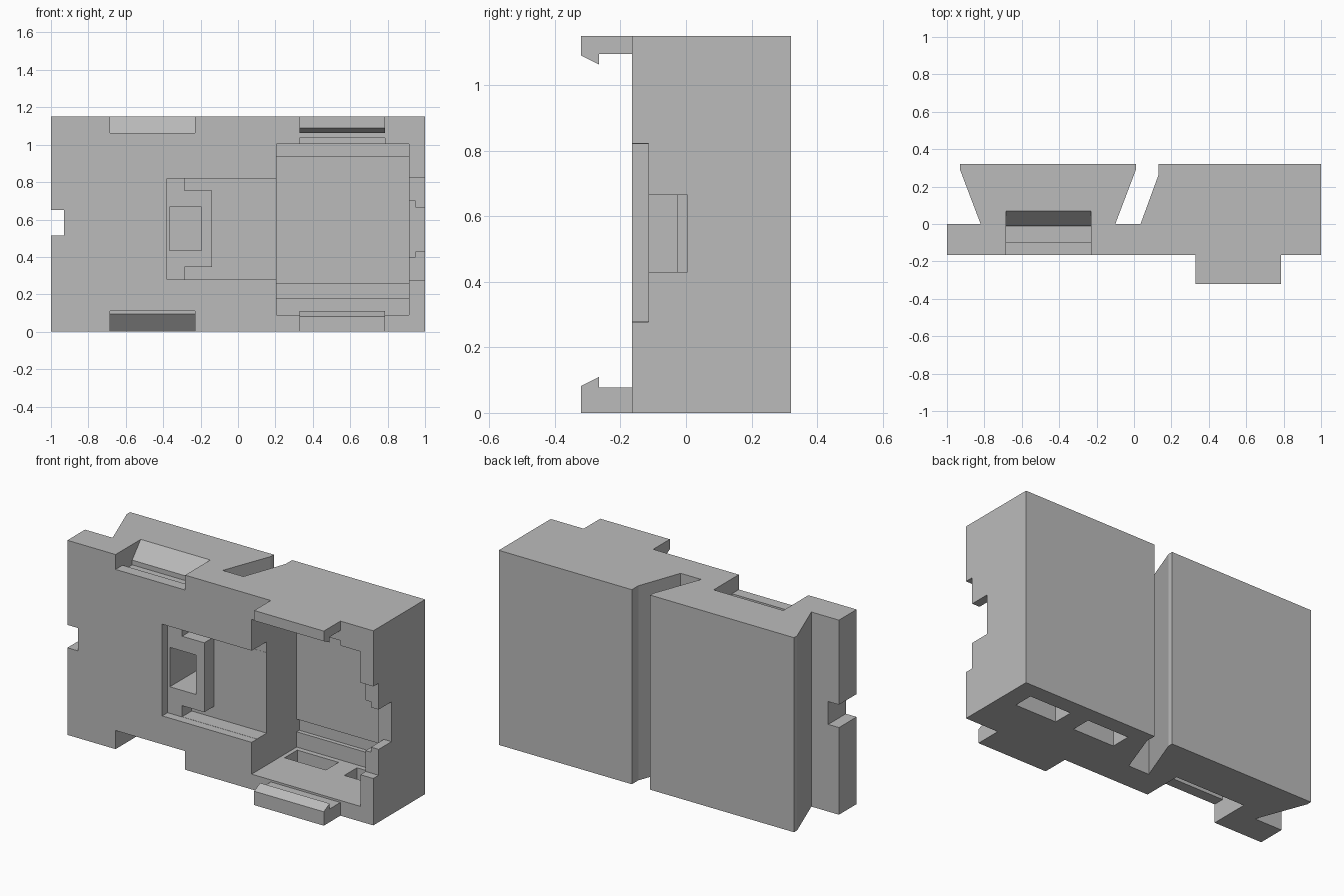
import bpy, bmesh
from mathutils import Vector

cube = bpy.data.objects.get("Cube")
if cube:
    bpy.data.objects.remove(cube, do_unlink=True)

H = 1.15           # overall height
FRONT = -0.165     # front face of the housing

grey = bpy.data.materials.new("plain grey")
grey.use_nodes = True
grey.diffuse_color = (0.5, 0.5, 0.5, 1)
grey.node_tree.nodes["Principled BSDF"].inputs["Base Color"].default_value = (0.5, 0.5, 0.5, 1)


def prism(name, points, offset):
    """Extrude a planar outline by an offset vector."""
    bm = bmesh.new()
    face = bm.faces.new([bm.verts.new(p) for p in points])
    ext = bmesh.ops.extrude_face_region(bm, geom=[face])
    moved = [v for v in ext["geom"] if isinstance(v, bmesh.types.BMVert)]
    bmesh.ops.translate(bm, verts=moved, vec=Vector(offset))
    bmesh.ops.recalc_face_normals(bm, faces=bm.faces)
    mesh = bpy.data.meshes.new(name)
    bm.to_mesh(mesh)
    bm.free()
    mesh.materials.append(grey)
    obj = bpy.data.objects.new(name, mesh)
    bpy.context.collection.objects.link(obj)
    return obj


def box(x, y, z):
    outline = [(x[0], y[0], z[0]), (x[1], y[0], z[0]), (x[1], y[1], z[0]), (x[0], y[1], z[0])]
    return prism("cutter", outline, (0, 0, z[1] - z[0]))


def side_profile(name, x, yz):
    return prism(name, [(x[0], y, z) for y, z in yz], (x[1] - x[0], 0, 0))


def combine(target, tool, operation="DIFFERENCE"):
    """Apply a boolean, then remove the tool object."""
    mod = target.modifiers.new("combine", "BOOLEAN")
    mod.operation, mod.solver, mod.object = operation, "EXACT", tool
    bpy.context.view_layer.update()
    graph = bpy.context.evaluated_depsgraph_get()
    mesh = bpy.data.meshes.new_from_object(target.evaluated_get(graph))
    target.modifiers.clear()
    target.data = mesh
    bpy.data.objects.remove(tool, do_unlink=True)


# Housing: plan outline with the angled dovetail gap and left flange
plan = [(-1, FRONT), (1, FRONT), (1, 0.32), (0.13, 0.32), (0.13, 0.26), (0.035, 0),
        (-0.1, 0), (0.01, 0.29), (0.01, 0.32), (-0.93, 0.32), (-0.93, 0.29),
        (-0.82, 0), (-1, 0)]
housing = prism("housing", [(x, y, 0) for x, y in plan], (0, 0, H))

OUT = -0.5
cavity_x = (0.205, 0.915)
cuts = [
    (cavity_x, (OUT, 0.255), (0.09, 1.005)),              # main cavity
    (cavity_x, (0.2, 0.28), (0.18, 0.255)),               # lower rear groove
    (cavity_x, (0.2, 0.28), (0.94, 1.004)),               # upper rear groove
    ((0.33, 0.785), (OUT, -0.1), (0.9, 1.035)),           # clearance in the top lip
    ((-0.38, 0.3), (OUT, -0.115), (0.278, 0.82)),         # latch recess
    ((-0.285, 0.3), (-0.2, -0.025), (0.755, 0.819)),      # deep recess above the latch
    ((-0.285, 0.3), (-0.2, -0.025), (0.279, 0.345)),      # deep recess below the latch
    ((-0.14, 0.3), (-0.2, -0.026), (0.3, 0.8)),           # deep recess beside the latch
    ((-0.365, -0.195), (-0.2, 0.2), (0.435, 0.668)),      # latch window
    ((0.8, 1.2), (OUT, -0.115), (0.277, 0.821)),          # right wall notch
    ((0.8, 1.2), (-0.2, 0.005), (0.43, 0.665)),           # right wall inner notch
    ((0.8, 0.95), (-0.2, 0.006), (0.4, 0.698)),           # right wall inner shoulder
    ((-1.2, -0.93), (OUT, 0.1), (0.515, 0.65)),           # left flange notch
    ((0.23, 0.5), (0.107, 0.225), (-0.1, 0.15)),          # floor slots
    ((0.62, 0.89), (0.107, 0.225), (-0.1, 0.15)),
]
for cut in cuts:
    combine(housing, box(*cut))

# Catch pockets and matching hooks, at the top and the bottom
pocket = [(OUT, -0.1), (OUT, 0.088), (-0.1, 0.088), (-0.1, 0.12), (-0.01, 0.12),
          (-0.01, 0.092), (0.07, 0), (0.07, -0.1)]
hook = [(-0.15, 0), (-0.32, 0), (-0.32, 0.06), (-0.265, 0.088), (-0.265, 0.056), (-0.15, 0.056)]
for top in (True, False):
    def place(yz):
        return [(y, H - z) if top else (y, z if z <= 0 else z + 0.022) for y, z in yz]
    if not top:
        pocket = [(y, 0.072 if z == 0.092 else z) for y, z in pocket]
    combine(housing, side_profile("cutter", (-0.685, -0.23), place(pocket)))
    combine(housing, side_profile("hook", (0.33, 0.785), place(hook)), "UNION")
